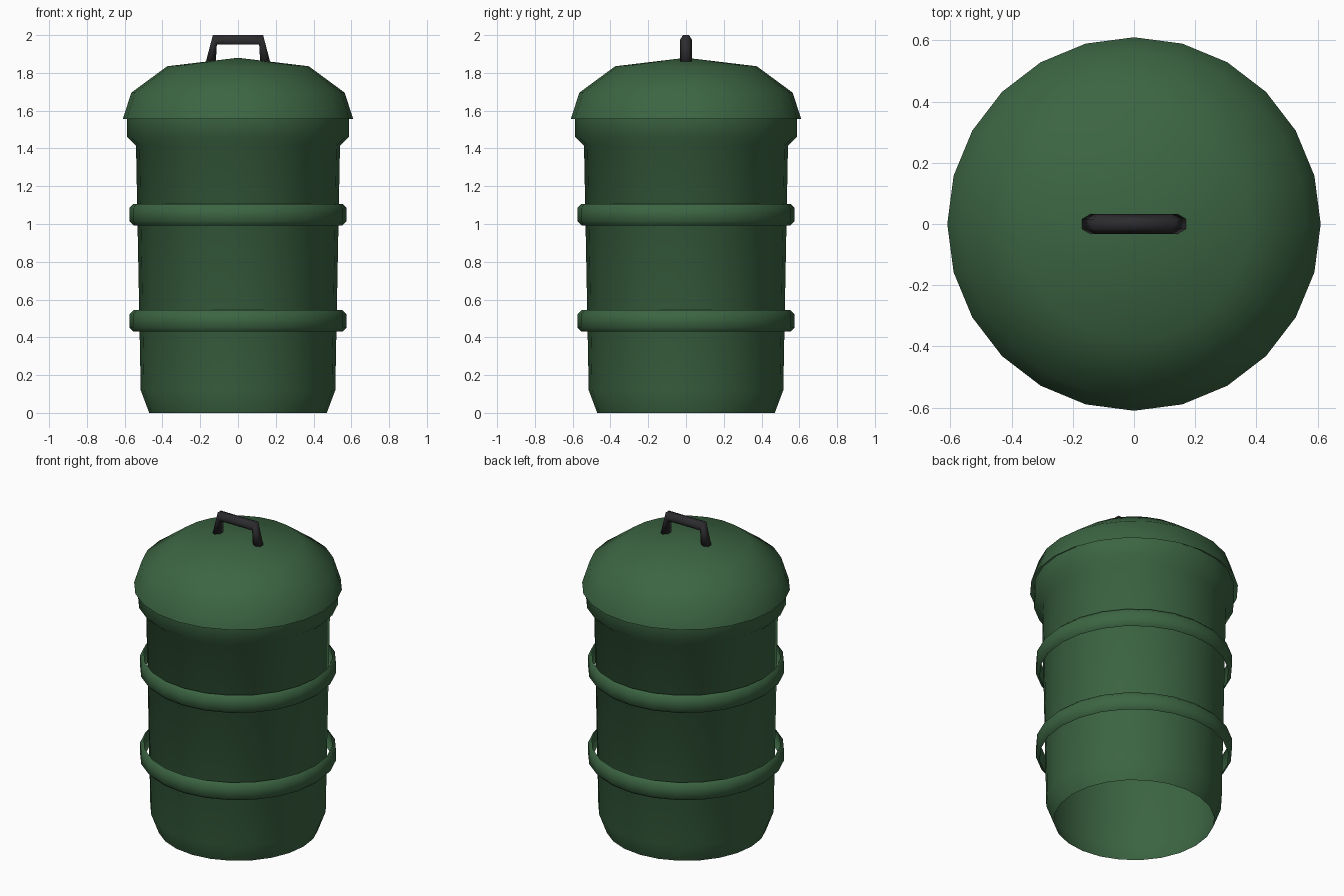
import bpy, bmesh, math

if "Cube" in bpy.data.objects:
    bpy.data.objects.remove(bpy.data.objects["Cube"])

SIDES = 24


def material(name, color):
    m = bpy.data.materials.new(name)
    m.diffuse_color = (*color, 1)
    m.use_nodes = True
    m.node_tree.nodes["Principled BSDF"].inputs["Base Color"].default_value = m.diffuse_color
    return m


def finish(name, bm, mat):
    bm.normal_update()
    mesh = bpy.data.meshes.new(name)
    bm.to_mesh(mesh)
    bm.free()
    for p in mesh.polygons:
        p.use_smooth = True
    mesh.materials.append(mat)
    ob = bpy.data.objects.new(name, mesh)
    bpy.context.collection.objects.link(ob)
    return ob


def lathe(name, profile, mat):
    """Spin an open (radius, z) profile, listed bottom to top, around z."""
    bm = bmesh.new()
    rings = []
    for r, z in profile:
        if r == 0:
            rings.append([bm.verts.new((0, 0, z))] * SIDES)
        else:
            rings.append([bm.verts.new((r * math.cos(i * math.tau / SIDES),
                                        r * math.sin(i * math.tau / SIDES), z))
                          for i in range(SIDES)])
    for a, b in zip(rings, rings[1:]):
        for i in range(SIDES):
            j = (i + 1) % SIDES
            quad = [a[i], a[j], b[j], b[i]]
            bm.faces.new(list(dict.fromkeys(quad)))
    return finish(name, bm, mat)


green = material("green", (0.045, 0.13, 0.055))
dark = material("dark_grey", (0.025, 0.025, 0.028))

# Can body, open underneath, with flared rim
lathe("body", [(0.47, 0), (0.515, 0.12), (0.54, 1.415), (0.587, 1.46), (0.587, 1.57)], green)

# Two thin bands standing clear of the body
for label, z in (("lower", 0.487), ("upper", 1.05)):
    lathe(label + "_band", [(0.553, z - 0.057), (0.575, z - 0.035),
                            (0.575, z + 0.035), (0.553, z + 0.057)], green)

# Domed lid
lathe("lid", [(0.61, 1.555), (0.565, 1.695), (0.375, 1.835), (0, 1.88)], green)

# Handle: six-sided bar, each section given by its outer and inner (x, z) points
half = [((-0.172, 1.852), (-0.118, 1.852)), ((-0.133, 2.0), (-0.112, 1.95))]
sections = half + [tuple((-x, z) for x, z in s) for s in reversed(half)]
bm = bmesh.new()
rings = []
for (ox, oz), (ix, iz) in sections:
    ring = []
    for k in range(6):
        a = k * math.tau / 6
        t = 0.5 + 0.5 * math.sin(a) / math.sin(math.pi / 3)
        ring.append(bm.verts.new((ix + (ox - ix) * t, 0.032 * math.cos(a), iz + (oz - iz) * t)))
    rings.append(ring)
for a, b in zip(rings, rings[1:]):
    for k in range(6):
        bm.faces.new([a[k], a[(k + 1) % 6], b[(k + 1) % 6], b[k]])
bm.faces.new(rings[0])
bm.faces.new(rings[-1])
bmesh.ops.recalc_face_normals(bm, faces=bm.faces)
finish("handle", bm, dark)
